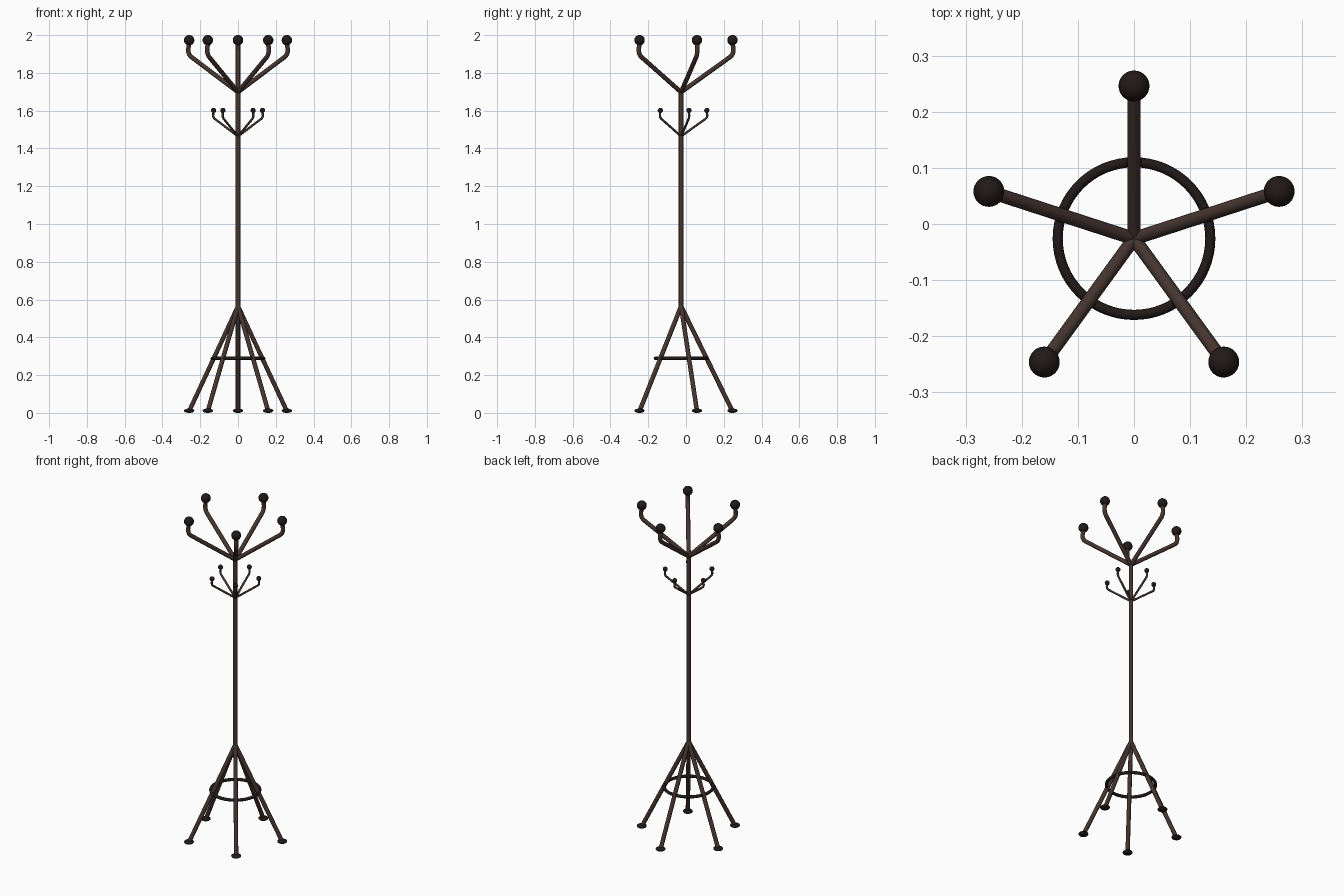
import bpy, math
from mathutils import Vector

if "Cube" in bpy.data.objects:
    bpy.data.objects.remove(bpy.data.objects["Cube"])

CY = -0.026          # pole position in y
R = 0.272            # reach of legs and arms
ANGLES = [math.radians(90 + 72 * i) for i in range(5)]


def material(name, col):
    m = bpy.data.materials.new(name)
    m.diffuse_color = (*col, 1)
    m.use_nodes = True
    m.node_tree.nodes["Principled BSDF"].inputs["Base Color"].default_value = m.diffuse_color
    return m


BROWN = material("dark_brown_metal", (0.06, 0.035, 0.028))
BLACK = material("near_black", (0.015, 0.010, 0.009))


def at(angle, r, z):
    return Vector((r * math.cos(angle), CY + r * math.sin(angle), z))


def finish(name, mat):
    ob = bpy.context.object
    ob.name = name
    ob.data.materials.append(mat)
    bpy.ops.object.shade_smooth_by_angle(angle=math.radians(40))
    return ob


def tube(name, points, radius, mat):
    cu = bpy.data.curves.new(name, 'CURVE')
    cu.dimensions = '3D'
    cu.bevel_depth = radius
    cu.bevel_resolution = 4
    cu.use_fill_caps = True
    sp = cu.splines.new('POLY')
    sp.points.add(len(points) - 1)
    for p, co in zip(sp.points, points):
        p.co = (*co, 1)
    ob = bpy.data.objects.new(name, cu)
    bpy.context.collection.objects.link(ob)
    bpy.ops.object.select_all(action='DESELECT')
    ob.select_set(True)
    bpy.context.view_layer.objects.active = ob
    bpy.ops.object.convert(target='MESH')
    return finish(name, mat)


def ball(name, loc, radius, mat, squash=1):
    bpy.ops.mesh.primitive_uv_sphere_add(segments=32, ring_count=16, radius=radius, location=loc)
    bpy.context.object.scale.z = squash
    return finish(name, mat)


# Bent arm outline as (reach, height), sized for the large arms
ARM = [(0, 0), (0.255, 0.183), (0.265, 0.191), (0.272, 0.201), (0.276, 0.213),
       (0.277, 0.226), (0.275, 0.24), (0.272, 0.275)]


def arm_set(name, base, scale, tube_r, ball_r):
    for i, a in enumerate(ANGLES, 1):
        tube(f"{name}_{i}", [at(a, r * scale, base + z * scale) for r, z in ARM], tube_r, BROWN)
        ball(f"{name}_knob_{i}", at(a, R * scale, base + 0.275 * scale), ball_r, BLACK)


# Centre pole with rounded joints where legs and arms meet
tube("pole", [(0, CY, 0.555), (0, CY, 1.705)], 0.0125, BROWN)
ball("leg_joint", (0, CY, 0.56), 0.0125, BROWN)
ball("arm_joint", (0, CY, 1.70), 0.0125, BROWN)

# Large hat arms and small coat hooks
arm_set("hat_arm", 1.698, 1.0, 0.012, 0.0275)
arm_set("coat_hook", 1.464, 0.5, 0.006, 0.0138)

# Splayed legs with flattened feet
for i, a in enumerate(ANGLES, 1):
    tube(f"leg_{i}", [at(a, 0, 0.565), at(a, R - 0.002, 0.013)], 0.012, BROWN)
    ball(f"foot_{i}", at(a, R, 0.0115), 0.0275, BLACK, 0.0115 / 0.0275)

# Ring bracing the legs
bpy.ops.mesh.primitive_torus_add(location=(0, CY, 0.289), major_radius=0.136, minor_radius=0.009,
                                 major_segments=64, minor_segments=12)
finish("brace_ring", BLACK)
